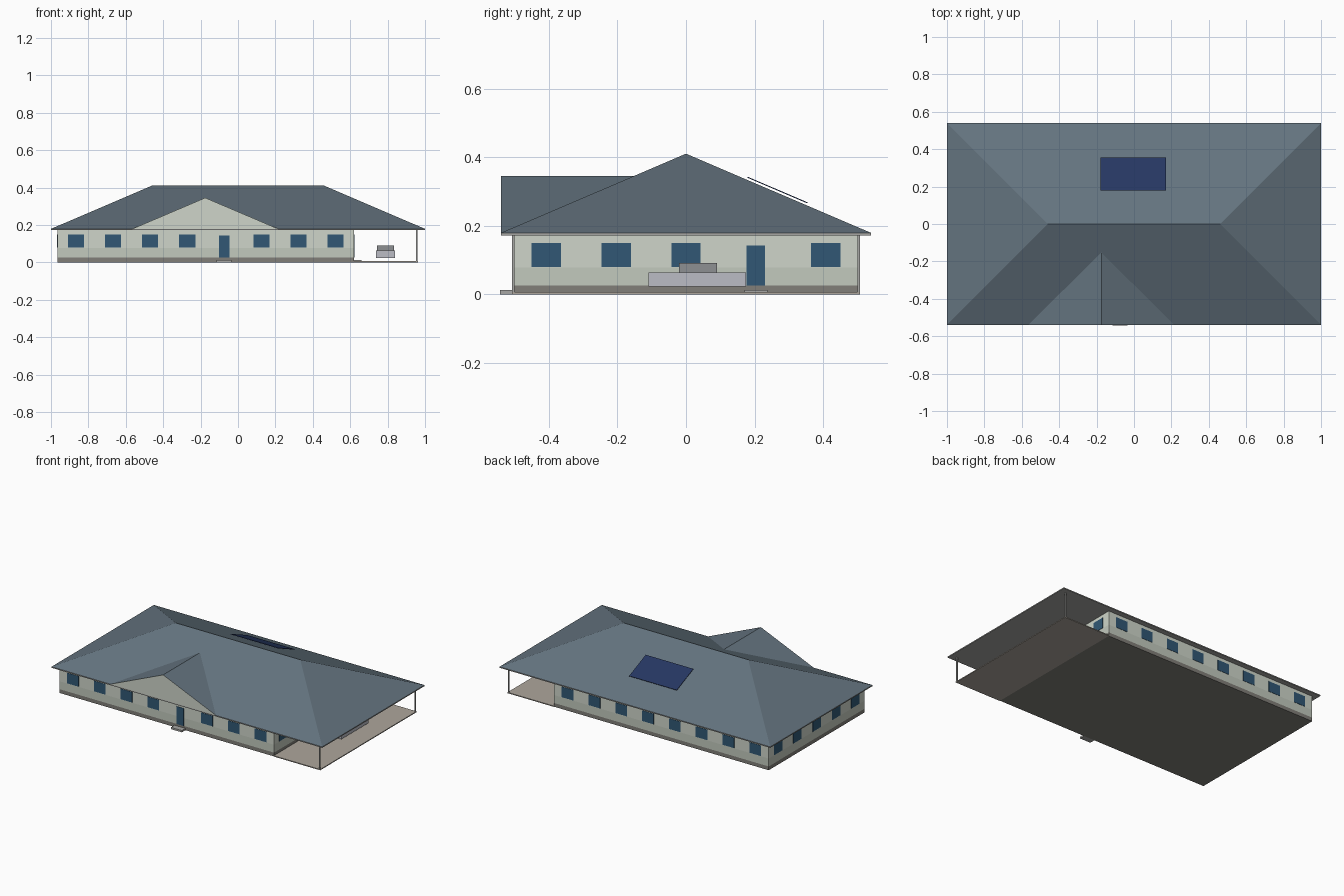
import bpy
from mathutils import Vector

if "Cube" in bpy.data.objects:
    bpy.data.objects.remove(bpy.data.objects["Cube"])


def material(name, r, g, b):
    m = bpy.data.materials.new(name)
    m.diffuse_color = [(c / 255) ** 2.2 for c in (r, g, b)] + [1]
    m.use_nodes = True
    m.node_tree.nodes["Principled BSDF"].inputs["Base Color"].default_value = m.diffuse_color
    return m


ROOF = material("roof_slate", 100, 115, 126)
WALL = material("wall_paint", 205, 212, 200)
LOWER = material("lower_wall_paint", 193, 200, 188)
BASE = material("plinth_stone", 128, 126, 120)
GLASS = material("glass_blue", 52, 88, 116)
TRIM = material("trim", 165, 165, 162)
SLAB = material("paving", 172, 165, 155)
PANEL = material("panel_blue", 42, 58, 98)
CAR = material("car_paint", 185, 187, 196)
CABIN = material("car_cabin", 140, 142, 145)


def mesh(name, verts, faces, *mats):
    me = bpy.data.meshes.new(name)
    me.from_pydata(verts, [], faces)
    for m in mats:
        me.materials.append(m)
    ob = bpy.data.objects.new(name, me)
    bpy.context.collection.objects.link(ob)
    return ob


def box(name, x, y, z, mat):
    """Axis-aligned box from (min, max) pairs."""
    v = [(a, b, c) for a in x for b in y for c in z]
    f = [(0, 1, 3, 2), (4, 6, 7, 5), (0, 4, 5, 1), (2, 3, 7, 6), (0, 2, 6, 4), (1, 5, 7, 3)]
    return mesh(name, v, f, mat)


X0, X1, YW = -0.965, 0.62, 0.505      # house walls
EX, EY, EZ = 1.0, 0.54, 0.179         # eaves
RX, RZ = 0.46, 0.41                   # main ridge
SLOPE = (RZ - EZ) / EY

# House body in three bands
box("plinth", (X0, X1), (-YW, YW), (0, 0.025), BASE)
box("lower_wall", (X0, X1), (-YW, YW), (0.025, 0.078), LOWER)
box("upper_wall", (X0, X1), (-YW, YW), (0.078, 0.172), WALL)


# Windows and doors, thin panes set on each wall
def opening(kind, side, c):
    w, z = (0.043, (0.08, 0.15)) if kind == "window" else (0.027, (0.025, 0.143))
    span = (c - w, c + w)
    t = 0.002
    if side in ("front", "back"):
        s = -YW if side == "front" else YW
        box(f"{side}_{kind}", span, (s - t, s + t), z, GLASS)
    else:
        s = X0 if side == "left" else X1
        box(f"{side}_{kind}", (s - t, s + t), span, z, GLASS)


bay = (X1 - X0) / 8
for i in range(8):
    c = X0 + bay * (i + 0.5)
    opening("door" if i == 4 else "window", "front", c)
    opening("window", "back", c)
for i in range(5):
    c = -0.408 + 0.204 * i
    opening("door" if i == 3 else "window", "right", c)
    opening("window", "left", c)

# Door steps
box("front_step", (-0.115, -0.035), (-0.543, -YW), (0, 0.012), TRIM)
box("side_step", (X1, 0.66), (0.17, 0.237), (0, 0.012), TRIM)

# Carport slab and posts
box("carport_slab", (X1, 0.963), (-0.508, 0.508), (0, 0.006), SLAB)
for s in (-1, 1):
    y = sorted((s * 0.5, s * 0.508))
    box("carport_post", (0.953, 0.961), y, (0.006, 0.172), TRIM)

# Parked car
box("car_body", (0.737, 0.84), (-0.11, 0.175), (0.022, 0.063), CAR)
box("car_cabin", (0.744, 0.833), (-0.02, 0.091), (0.063, 0.091), CABIN)

# Eaves board and hipped roof
box("eaves_board", (-EX, EX), (-EY, EY), (0.172, EZ), TRIM)
mesh("hipped_roof",
     [(-EX, -EY, EZ), (EX, -EY, EZ), (EX, EY, EZ), (-EX, EY, EZ), (-RX, 0, RZ), (RX, 0, RZ)],
     [(0, 1, 5, 4), (1, 2, 5), (2, 3, 4, 5), (3, 0, 4)], ROOF)

# Front gable: ridge runs back until it meets the main slope
GX, GW, GZ = -0.175, 0.39, 0.345
gable = mesh("front_gable",
             [(GX - GW, -EY, EZ), (GX + GW, -EY, EZ), (GX, -EY, GZ), (GX, (GZ - RZ) / SLOPE, GZ)],
             [(0, 1, 2), (0, 2, 3), (1, 3, 2)], WALL, ROOF)
for p in gable.data.polygons[1:]:
    p.material_index = 1

# Solar panel parallel to the rear slope
n = Vector((0, SLOPE, 1)).normalized()
quad = [Vector((x, y, RZ - SLOPE * y)) for x, y in
        ((-0.18, 0.176), (0.172, 0.176), (0.172, 0.351), (-0.18, 0.351))]
mesh("solar_panel", [p + n * h for h in (0.006, 0.009) for p in quad],
     [(3, 2, 1, 0), (4, 5, 6, 7)] + [(i, (i + 1) % 4, (i + 1) % 4 + 4, i + 4) for i in range(4)],
     PANEL)
